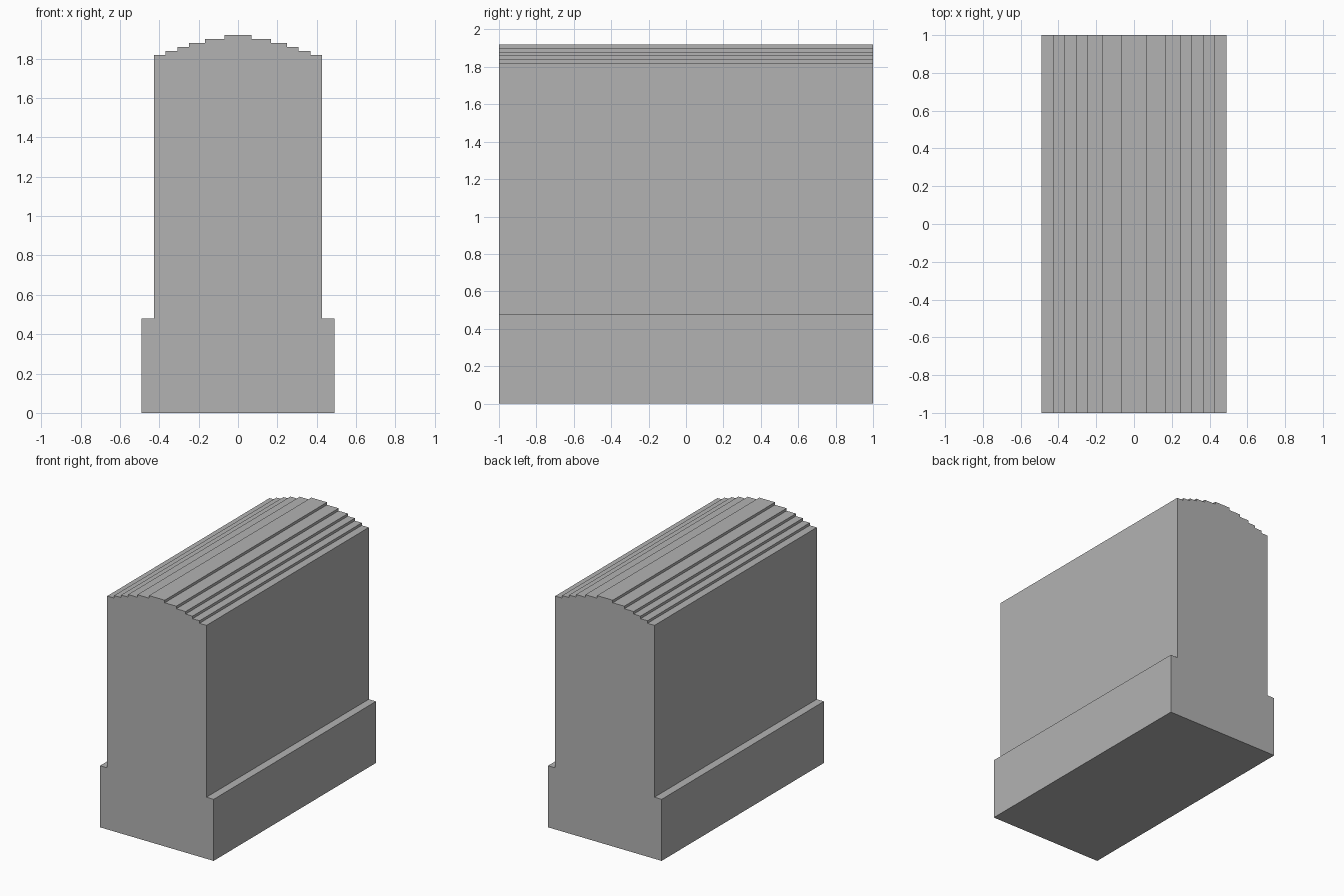
import bpy
import bmesh

cube = bpy.data.objects.get("Cube")
if cube:
    bpy.data.objects.remove(cube, do_unlink=True)

# Plain grey material
GREY = (0.45, 0.45, 0.45, 1.0)
mat = bpy.data.materials.new("plain grey")
mat.use_nodes = True
mat.diffuse_color = GREY
mat.node_tree.nodes["Principled BSDF"].inputs["Base Color"].default_value = GREY

# Right half of the stepped outline: wide plinth, straight wall, stepped crown
half = [(0.49, 0.0), (0.49, 0.48), (0.428, 0.48)]
step_edges = [0.428, 0.368, 0.308, 0.248, 0.168, 0.068]
for i, x in enumerate(step_edges):
    z = 1.82 + 0.02 * i
    if i:
        half.append((x, z - 0.02))
    half.append((x, z))

# Mirror the outline and extrude it along the full depth
outline = half + [(-x, z) for x, z in reversed(half)]
bm = bmesh.new()
front = bm.faces.new([bm.verts.new((x, -1.0, z)) for x, z in outline])
ext = bmesh.ops.extrude_face_region(bm, geom=[front], use_keep_orig=True)
new_verts = [g for g in ext["geom"] if isinstance(g, bmesh.types.BMVert)]
bmesh.ops.translate(bm, verts=new_verts, vec=(0, 2.0, 0))
bmesh.ops.recalc_face_normals(bm, faces=bm.faces)

mesh = bpy.data.meshes.new("stepped_block")
bm.to_mesh(mesh)
bm.free()
mesh.materials.append(mat)
block = bpy.data.objects.new("stepped_block", mesh)
bpy.context.collection.objects.link(block)
